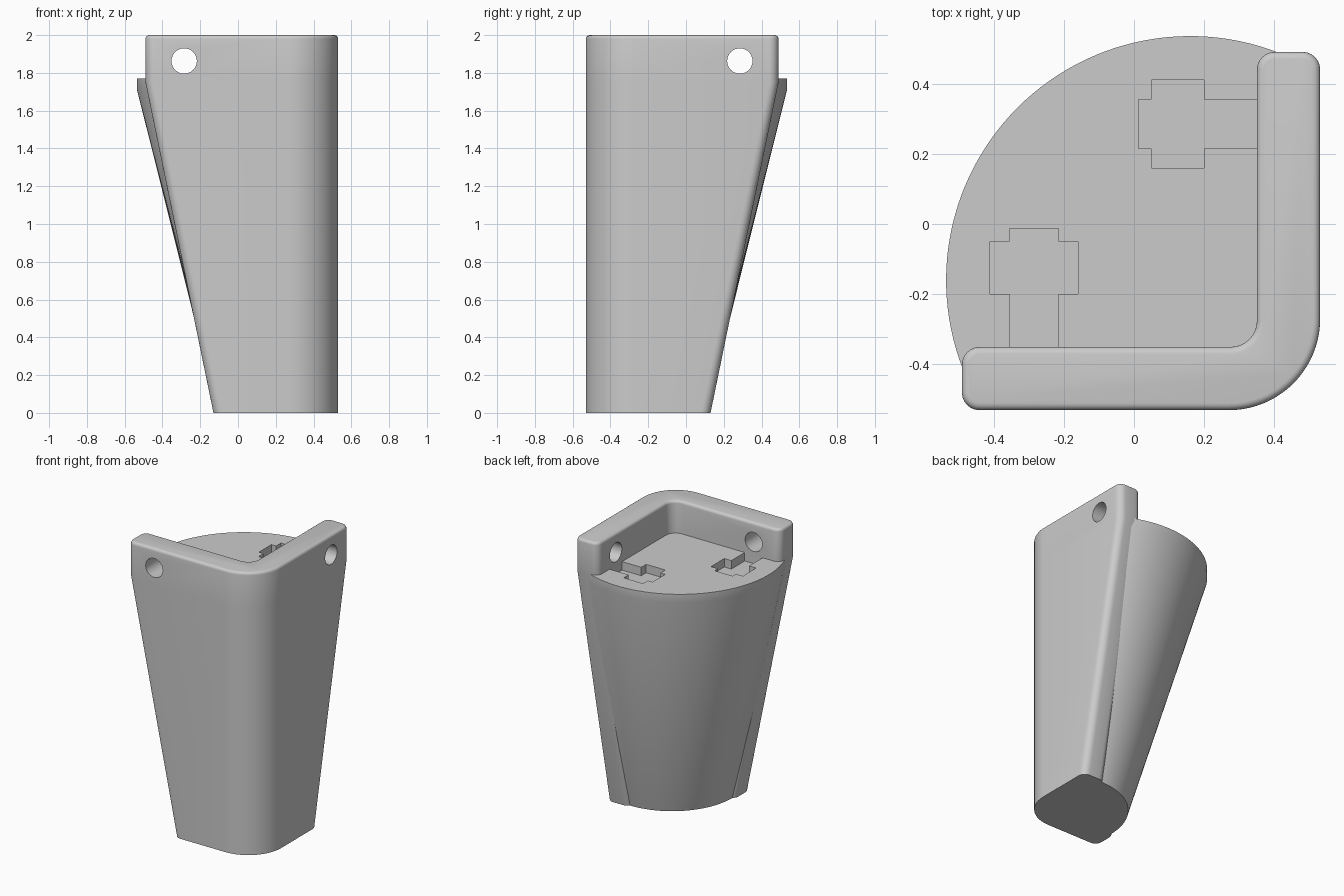
import bpy
import bmesh
from math import acos, cos, sin, pi, radians

cube = bpy.data.objects.get("Cube")
if cube:
    bpy.data.objects.remove(cube, do_unlink=True)

grey = bpy.data.materials.new("light grey")
grey.use_nodes = True
colour = (0.6, 0.6, 0.6, 1)
grey.diffuse_color = colour
grey.node_tree.nodes["Principled BSDF"].inputs["Base Color"].default_value = colour

OUT, INN = 0.53, 0.35        # outer and inner wall faces
TOP, SEAT = 2.0, 1.77        # heights of bracket and core


def arc(cx, cy, r, a0, a1, n):
    """Points along an arc, angles in degrees."""
    angles = [radians(a0 + (a1 - a0) * i / n) for i in range(n + 1)]
    return [(cx + r * cos(a), cy + r * sin(a)) for a in angles]


def loft(name, rings):
    """Closed solid through (height, outline) rings."""
    bm = bmesh.new()
    loops = [[bm.verts.new((x, y, z)) for x, y in pts] for z, pts in rings]
    n = len(loops[0])
    for lo, hi in zip(loops, loops[1:]):
        for i in range(n):
            j = (i + 1) % n
            bm.faces.new((lo[i], lo[j], hi[j], hi[i]))
    bm.faces.new(loops[0][::-1])
    bm.faces.new(loops[-1])
    bmesh.ops.recalc_face_normals(bm, faces=bm.faces)
    mesh = bpy.data.meshes.new(name)
    bm.to_mesh(mesh)
    bm.free()
    mesh.materials.append(grey)
    obj = bpy.data.objects.new(name, mesh)
    bpy.context.collection.objects.link(obj)
    return obj


def cut(target, cutter):
    """Subtract the cutter and remove it."""
    cutter.hide_render = True
    mod = target.modifiers.new("cut", "BOOLEAN")
    mod.operation = "DIFFERENCE"
    mod.solver = "EXACT"
    mod.object = cutter
    bpy.context.view_layer.objects.active = target
    bpy.ops.object.modifier_apply(modifier=mod.name)
    bpy.data.objects.remove(cutter, do_unlink=True)


def smooth(obj):
    bpy.ops.object.select_all(action="DESELECT")
    obj.select_set(True)
    bpy.context.view_layer.objects.active = obj
    bpy.ops.object.shade_smooth_by_angle(angle=radians(30))


def bracket_outline(tip, inset=0.0):
    """L-shaped outline with rounded arm ends, a big outer corner and a fillet."""
    r, big, fillet = 0.05, 0.26, 0.075
    e, o, i = r - inset, OUT - r, INN + r
    t = tip - r
    c, f = OUT - big, INN - fillet
    return (arc(c, -c, big - inset, 270, 360, 20)
            + arc(o, t, e, 0, 90, 6) + arc(i, t, e, 90, 180, 6)
            + arc(f, -f, fillet + inset, 0, -90, 8)
            + arc(-t, -i, e, 90, 180, 6) + arc(-t, -o, e, 180, 270, 6))


def core_outline(c, r):
    """Disc segment whose square corner hides inside the bracket walls."""
    w = 0.44
    a = acos((w - c) / r) * 180 / pi
    return arc(c, -c, r, a, 270 - a, 56) + [(w, -w)]


def box(x0, x1, y0, y1, z0, z1):
    pts = [(x0, y0), (x1, y0), (x1, y1), (x0, y1)]
    return loft("cutter", [(z0, pts), (z1, pts)])


# Corner bracket: arms taper to the foot, rounded top rim
rim = 0.02
rings = [(0, bracket_outline(0.13)), (1.75, bracket_outline(0.49))]
for k in range(5):
    a = k * pi / 8
    rings.append((TOP - rim + rim * sin(a), bracket_outline(0.49, rim * (1 - cos(a)))))
bracket = loft("corner_bracket", rings)

# Screw hole through each arm
for side in (0, 1):
    bpy.ops.mesh.primitive_cylinder_add(
        vertices=40, radius=0.067, depth=0.5,
        location=(0.44, 0.285, 1.863) if side else (-0.285, -0.44, 1.863),
        rotation=(0, pi / 2, 0) if side else (pi / 2, 0, 0))
    cut(bracket, bpy.context.object)
smooth(bracket)

# Tapered round core filling the corner
foot, head = core_outline(0.36, 0.47), core_outline(0.16, 0.695)
core = loft("tapered_core", [(0, foot), (1.71, head), (SEAT, head)])

# Cross-shaped pocket beside each arm
floor = SEAT - 0.06
for x0, x1, y0, y1 in ((0.05, 0.2, 0.16, 0.41), (0.013, 0.37, 0.215, 0.355)):
    cut(core, box(x0, x1, y0, y1, floor, SEAT + 0.1))
    cut(core, box(-y1, -y0, -x1, -x0, floor, SEAT + 0.1))
smooth(core)
